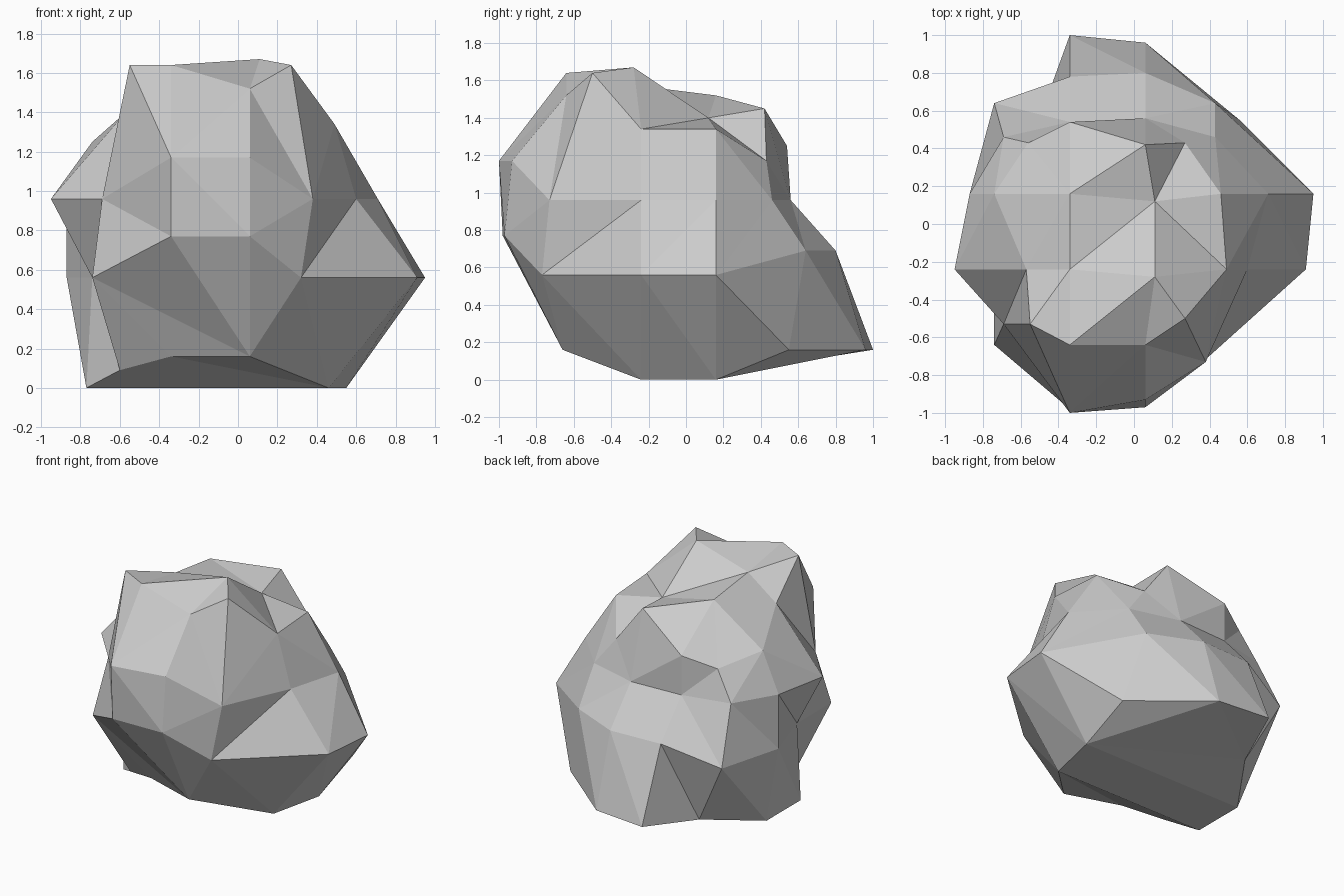
import bpy, bmesh
from mathutils import Vector

if "Cube" in bpy.data.objects:
    bpy.data.objects.remove(bpy.data.objects["Cube"])

# Contour layers of the boulder: height -> corner points (x, y)
LAYERS = {
    0.00: [(.46, -.24), (.55, .16), (-.77, -.24), (-.77, .16)],
    0.09: [(-.60, -.40), (-.5, .56)],
    0.16: [(-.34, -.53), (.06, -.66), (.56, .55), (.06, .96), (-.34, 1.0)],
    0.56: [(.32, -.77), (.91, -.24), (.95, .16), (-.74, -.64),
           (-.74, -.24), (-.87, .16), (-.74, .64)],
    0.69: [(.43, .64), (.06, .80), (-.34, .78)],
    0.77: [(-.34, -.98), (.06, -.97)],
    0.96: [(.38, -.73), (.60, -.24), (.71, .16), (.43, .46), (.06, .56),
           (-.34, .54), (-.69, .46), (-.87, .16), (-.95, -.24), (-.69, -.53)],
    1.17: [(-.34, -1.0), (.06, -.93), (.27, .43), (-.56, .43)],
    1.25: [(-.34, .54), (-.74, .16)],
    1.34: [(.49, -.24), (.46, .16)],
    1.40: [(-.57, -.24), (.11, .12)],
    1.45: [(.06, .42)],
    1.52: [(.06, -.64), (-.34, .16)],
    1.57: [(-.34, -.24)],
    1.64: [(-.34, -.64), (-.55, -.53), (.27, -.50)],
    1.67: [(.11, -.28)],
}
# Creases, as (layer, index) pairs, that the plain skin would run the other way
CREASES = [
    ((.56, 4), (.96, 7)),      # left notch
    ((.56, 0), (.96, 1)),      # right front ledge
    ((1.40, 1), (1.57, 0)),    # top saddle
    ((1.40, 1), (1.67, 0)),
    ((1.40, 1), (1.17, 2)),    # top right dent
    ((1.40, 1), (1.45, 0)),
    ((.69, 2), (.09, 1)),      # back left undercut
    ((.56, 6), (0.0, 3)),
    ((.56, 3), (.16, 1)),      # front underside
    ((.77, 0), (.16, 1)),
]
CENTRE = Vector((-.1, 0, .8))

# Skin the points: hull them on a sphere, then push each out to its real place
bm = bmesh.new()
place, lookup = {}, {}
for z, ring in LAYERS.items():
    for i, (x, y) in enumerate(ring):
        p = Vector((x, y, z))
        v = bm.verts.new((p - CENTRE).normalized())
        place[v], lookup[z, i] = p, v
bmesh.ops.convex_hull(bm, input=bm.verts[:])
bmesh.ops.triangulate(bm, faces=bm.faces[:])
for v, p in place.items():
    v.co = p


def set_crease(a, b):
    """Turn the diagonal of the quad whose far corners are a and b."""
    for e in bm.edges:
        far = {v for f in e.link_faces for v in f.verts} - set(e.verts)
        if far == {a, b}:
            bmesh.ops.rotate_edges(bm, edges=[e], use_ccw=False)
            return


for a, b in CREASES:
    if not bm.edges.get((lookup[a], lookup[b])):
        set_crease(lookup[a], lookup[b])
bmesh.ops.recalc_face_normals(bm, faces=bm.faces[:])

# Flat-shaded boulder object
mesh = bpy.data.meshes.new("boulder")
bm.to_mesh(mesh)
bm.free()
bpy.context.collection.objects.link(bpy.data.objects.new("boulder", mesh))
